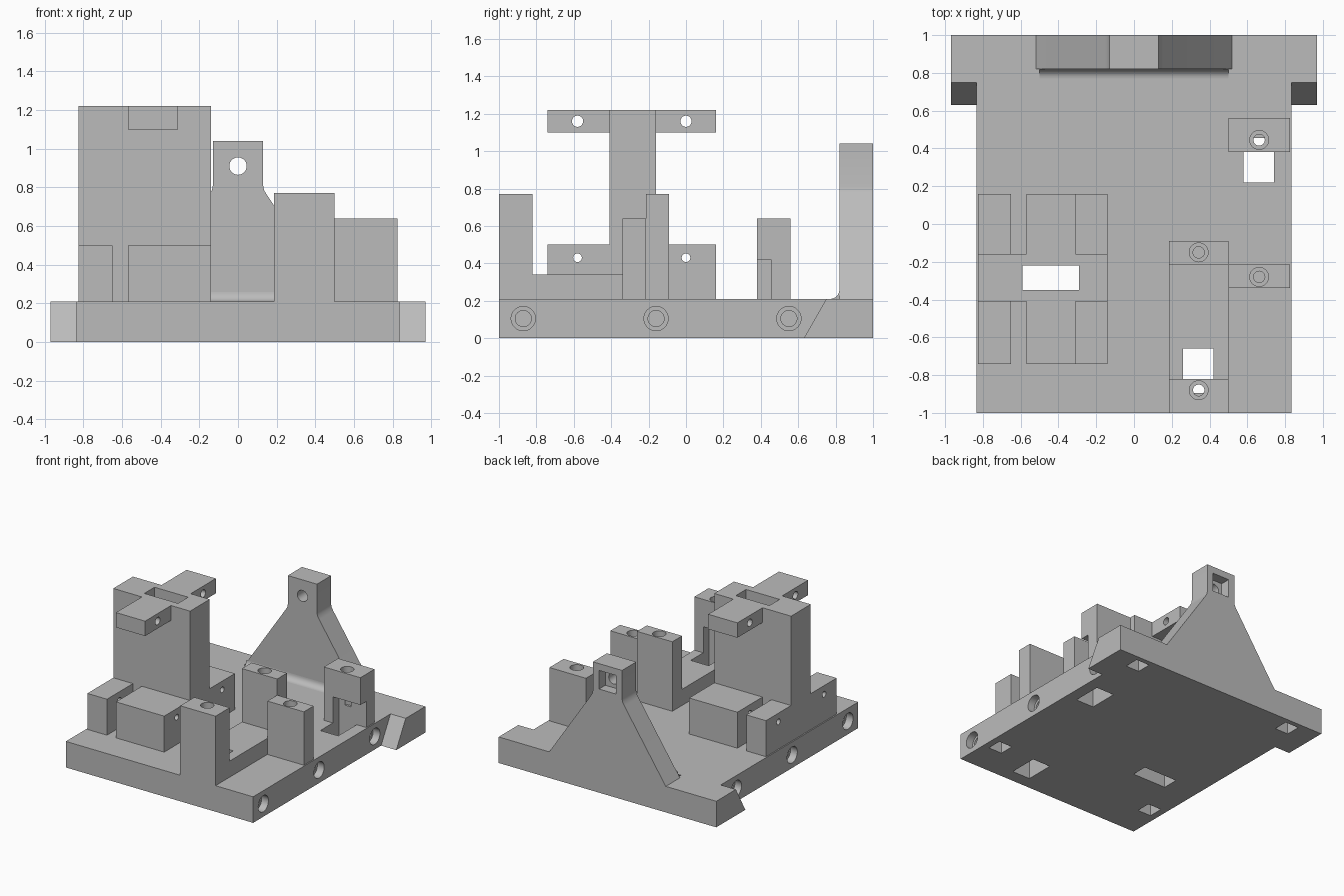
import bpy, bmesh, math
from mathutils import Matrix, Vector

if "Cube" in bpy.data.objects:
    bpy.data.objects.remove(bpy.data.objects["Cube"])

grey = bpy.data.materials.new("plain grey")
grey.use_nodes = True
colour = (0.5, 0.5, 0.5, 1)
grey.diffuse_color = colour
grey.node_tree.nodes["Principled BSDF"].inputs["Base Color"].default_value = colour

TOP = 0.21    # top of the base plate
EDGE = 0.835  # half width of the base plate


def finish(name, bm):
    bmesh.ops.recalc_face_normals(bm, faces=bm.faces)
    mesh = bpy.data.meshes.new(name)
    bm.to_mesh(mesh)
    bm.free()
    mesh.materials.append(grey)
    ob = bpy.data.objects.new(name, mesh)
    bpy.context.collection.objects.link(ob)
    return ob


def box(name, x, y, z):
    bm = bmesh.new()
    bmesh.ops.create_cube(bm, size=1)
    for v in bm.verts:
        v.co = [r[0] if c < 0 else r[1] for c, r in zip(v.co, (x, y, z))]
    return finish(name, bm)


def prism(name, profile, axis, start, end):
    """Extrude a profile along x (points are y, z) or y (points are x, z)."""
    bm = bmesh.new()
    place = (lambda p: (start, *p)) if axis == "x" else (lambda p: (p[0], start, p[1]))
    face = bm.faces.new([bm.verts.new(place(p)) for p in profile])
    new = bmesh.ops.extrude_face_region(bm, geom=[face])["geom"]
    shift = Vector((end - start, 0, 0)) if axis == "x" else Vector((0, end - start, 0))
    bmesh.ops.translate(bm, verts=[g for g in new if isinstance(g, bmesh.types.BMVert)], vec=shift)
    return finish(name, bm)


def rod(axis, centre, radius, length):
    bm = bmesh.new()
    bmesh.ops.create_cone(bm, cap_ends=True, segments=32, radius1=radius, radius2=radius, depth=length)
    turn = {"x": Matrix.Rotation(math.pi / 2, 4, "Y"),
            "y": Matrix.Rotation(math.pi / 2, 4, "X"), "z": Matrix()}[axis]
    bmesh.ops.transform(bm, matrix=Matrix.Translation(centre) @ turn, verts=bm.verts)
    return finish("cutter", bm)


def combine(part, tools, operation="DIFFERENCE"):
    for tool in tools:
        mod = part.modifiers.new("combine", "BOOLEAN")
        mod.operation, mod.solver, mod.object = operation, "EXACT", tool
        bpy.context.view_layer.update()
        mesh = bpy.data.meshes.new_from_object(part.evaluated_get(bpy.context.evaluated_depsgraph_get()))
        part.modifiers.clear()
        part.data = mesh
        bpy.data.objects.remove(tool)
    return part


def slot(x, y, z):
    return box("cutter", x, y, z)


def stepped_hole(axis, mouth, inward, radii, depths):
    """Wide mouth followed by a narrower bore, both centred on the mouth."""
    return [rod(axis, mouth, r, 2 * d) for r, d in zip(radii, depths)]


# Base plate with sloped rear ears
base = box("base_plate", (-EDGE, EDGE), (-1, 1), (0, TOP))
ear = [(0.63, 0), (0.75, TOP), (1, TOP), (1, 0)]
combine(base, [prism("ear", ear, "x", s * EDGE, s * 0.97) for s in (-1, 1)], "UNION")

# Openings through the plate, side bolt holes and underside pockets
tower_slot = ((-0.59, -0.29), (-0.35, -0.22))
front_slot = ((0.26, 0.42), (-0.895, -0.66))
rear_slot = ((0.58, 0.74), (0.22, 0.455))
cuts = [slot(*s, (-1, 1)) for s in (tower_slot, front_slot, rear_slot)]
for s in (-1, 1):
    for y in (-0.87, -0.16, 0.55):
        cuts += stepped_hole("x", (s * EDGE, y, 0.105), -s, (0.065, 0.043), (0.06, 0.2))
    for y in (-0.68, 0.9):
        cuts.append(slot((s * 0.72 - 0.06, s * 0.72 + 0.06), (y - 0.06, y + 0.06), (-0.1, 0.1)))
combine(base, cuts)

# Tower with a slot running all the way down
tower = box("tower", (-0.825, -0.14), (-0.41, -0.16), (TOP, 1.22))
combine(tower, [slot(*tower_slot, (0, 2))])

# Upper arms and lower blocks on both faces of the tower, drilled crosswise
for side, y, hole_y in (("front", (-0.74, -0.41), -0.58), ("rear", (-0.16, 0.16), 0)):
    arm = box(side + "_arm", (-0.57, -0.31), y, (1.1, 1.22))
    combine(arm, [rod("x", (-0.44, hole_y, 1.16), 0.03, 1)])
    for label, x in (("outer", (-0.825, -0.65)), ("inner", (-0.57, -0.14))):
        block = box(f"{side}_{label}_block", x, y, (TOP, 0.5))
        combine(block, [rod("x", (-0.44, hole_y, 0.43), 0.023, 2)])

# Raised strip joining the two tall posts
strip = box("raised_strip", (0.185, 0.5), (-0.82, -0.215), (TOP, 0.34))
combine(strip, [slot(*front_slot, (0, 1))])


# Screw posts, two of them with an undercut corner
def post(name, x, y, height, hole_y, notches=()):
    ob = box(name, x, y, (TOP, height))
    mouth = (sum(x) / 2, hole_y, height)
    combine(ob, list(notches) + stepped_hole("z", mouth, -1, (0.05, 0.03), (0.06, 0.3)))


left_x, right_x = (0.5, 0.825), (0.185, 0.5)
post("tall_front_post", right_x, (-1, -0.82), 0.77, -0.88,
     [slot((0, 0.42), (-0.895, 0), (0.34, 0.55)), slot(*front_slot, (0, 0.4))])
post("tall_rear_post", right_x, (-0.215, -0.09), 0.77, -0.15)
post("short_front_post", left_x, (-0.34, -0.215), 0.64, -0.28)
post("short_rear_post", left_x, (0.38, 0.56), 0.64, 0.445,
     [slot((0.58, 1), (0, 0.455), (0, 0.42))])

# Tapered rear bracket with a bolt hole and a square nut pocket
half = [(0.52, TOP), (0.15, 0.76), (0.135, 0.785), (0.13, 0.81), (0.13, 1.04)]
outline = half + [(-x, z) for x, z in reversed(half)]
bracket = prism("rear_bracket", outline, "y", 0.82, 1)
combine(bracket, [rod("y", (0, 0.9, 0.91), 0.045, 1),
                  slot((-0.075, 0.075), (0.92, 1.1), (0.835, 0.985))])

# Concave fillet at the foot of the bracket
r = 0.05
arc = [(0.82 - r + r * math.sin(a), TOP + r - r * math.cos(a))
       for a in (i * math.pi / 16 for i in range(9))]
prism("bracket_fillet", arc + [(0.82, TOP)], "x", -0.5, 0.5)

# Soft shading on round surfaces only
for ob in bpy.context.scene.objects:
    if ob.type == "MESH":
        ob.select_set(True)
        bpy.context.view_layer.objects.active = ob
bpy.ops.object.shade_smooth_by_angle(angle=math.radians(30))
